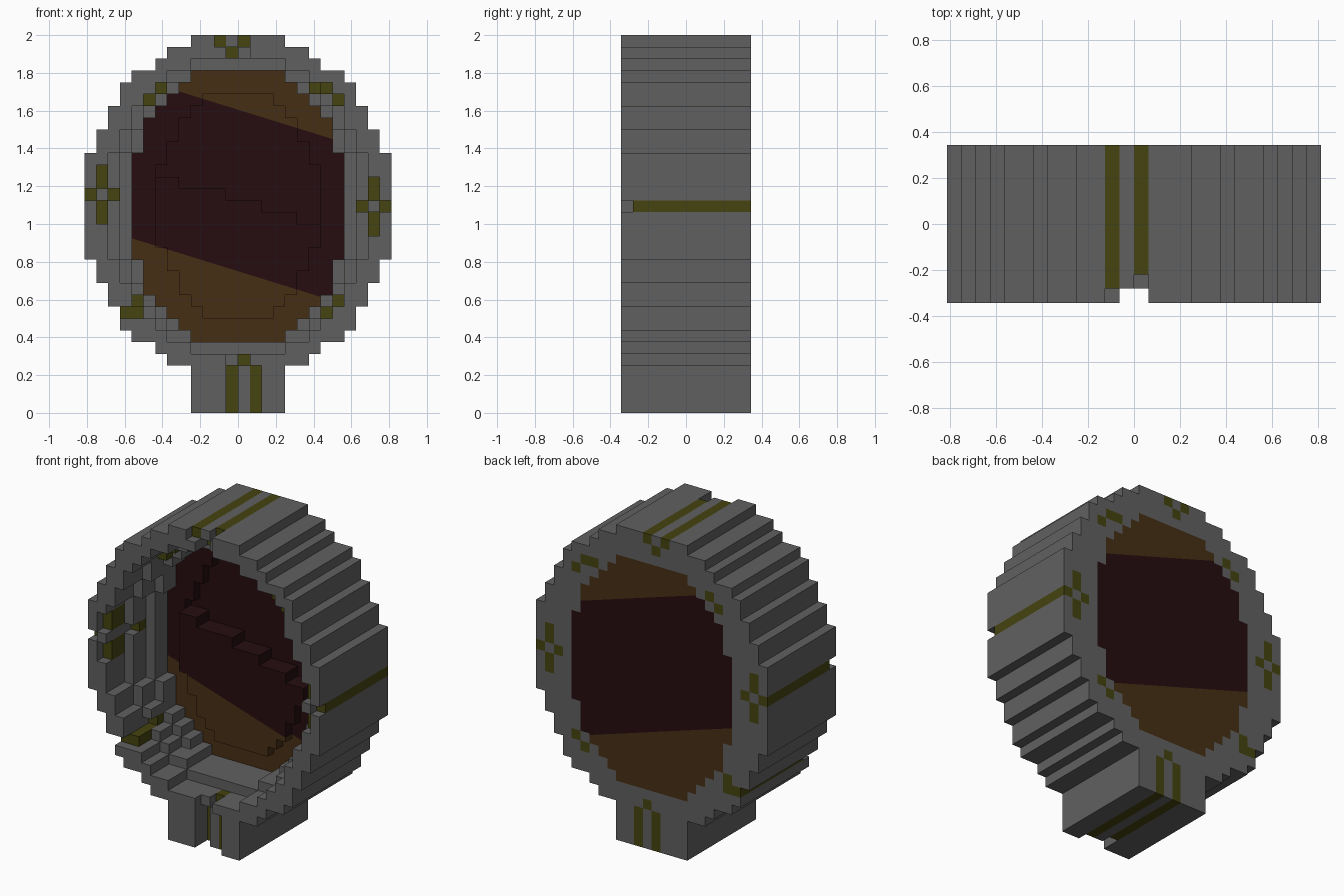
import bpy, bmesh
from mathutils import Vector

if "Cube" in bpy.data.objects:
    bpy.data.objects.remove(bpy.data.objects["Cube"])

U = 1 / 16          # block size
DEPTH = 11          # blocks from front to back
MID = 17            # centre row of the dial


def material(name, rgb):
    m = bpy.data.materials.new(name)
    m.use_nodes = True
    m.diffuse_color = (*rgb, 1)
    m.node_tree.nodes["Principled BSDF"].inputs["Base Color"].default_value = (*rgb, 1)
    return m


grey = material("stone grey", (0.118, 0.118, 0.118))
gold = material("dark olive gold", (0.06, 0.056, 0.005))
maroon = material("deep maroon", (0.019, 0.004, 0.005))
brown = material("dark brown", (0.062, 0.028, 0.007))


def disc(halves):
    """Blocks of a stepped disc, from its half width at each row off centre."""
    return {(c, MID + s * d) for d, h in enumerate(halves)
            for s in (1, -1) for c in range(-h, h)}


outline = disc([13] * 5 + [12] * 2 + [11] * 2 + [10] * 2 + [9, 7, 6, 4])
window = disc([9] * 5 + [8] * 3 + [7, 6, 5, 4])
inner = disc([7] * 4 + [6] * 2 + [5] * 2 + [4, 3])
stem = {(c, r) for c in range(-4, 4) for r in range(4)} - outline
stem |= {(c, 3) for c in range(-4, 4)}

# Hour marks, as blocks running through the whole depth
marks = {(-2, 31), (0, 31), (-1, 30), (0, 4),
         (-12, 20), (-12, 19), (-13, 18), (-11, 18), (-12, 17), (-12, 16),
         (11, 19), (11, 18), (12, 17), (10, 17), (11, 16), (11, 15),
         (-7, 27), (-8, 26), (6, 27), (7, 27), (8, 26),
         (-9, 9), (-9, 8), (-10, 8), (8, 9), (7, 8)}
marks |= {(c, r) for c in (-1, 1) for r in range(4)}

# Front depth of every block: the rim steps inward like a funnel
depth = {}
layer, left = 0, set(outline)
while left:
    core = {(c, r) for c, r in left
            if {(c + 1, r), (c - 1, r), (c, r + 1), (c, r - 1)} <= left}
    for cell in left - core:
        depth[cell] = (0, 0, 3, 5)[min(layer, 3)]
    left, layer = core, layer + 1
for cell in stem:
    depth[cell] = 0
for c, r in depth:
    if c in (-1, 0):
        depth[c, r] = max(depth[c, r], 1)
    if (c, r) in marks:
        depth[c, r] += 1
# The dial steps back from the lower left to the upper right
for c, r in window:
    depth[c, r] = 7
    if (c, r) in inner:
        depth[c, r] = 6 if r + 0.5 < 18.1 - 0.3 * (c + 0.5) else 8


def point(c, k, r):
    return Vector((c * U, (k - DEPTH / 2) * U, r * U))


def build(name, cells, mats):
    """Mesh of the exposed faces of a set of block columns."""
    bm = bmesh.new()

    def quad(*pts):
        bm.faces.new([bm.verts.new(point(*p)) for p in pts])

    for c, r in sorted(cells):
        k = depth[c, r]
        quad((c, k, r), (c + 1, k, r), (c + 1, k, r + 1), (c, k, r + 1))
        quad((c, DEPTH, r), (c, DEPTH, r + 1), (c + 1, DEPTH, r + 1), (c + 1, DEPTH, r))
        # Side walls, ordered so that the faces look outward
        for dc, dr, a, b in ((1, 0, (1, 0), (1, 1)), (-1, 0, (0, 1), (0, 0)),
                             (0, 1, (1, 1), (0, 1)), (0, -1, (0, 0), (1, 0))):
            end = depth.get((c + dc, r + dr), DEPTH)
            if end > k:
                a2, b2 = (c + a[0], r + a[1]), (c + b[0], r + b[1])
                quad((a2[0], k, a2[1]), (a2[0], end, a2[1]),
                     (b2[0], end, b2[1]), (b2[0], k, b2[1]))
    bmesh.ops.remove_doubles(bm, verts=bm.verts, dist=1e-5)
    if len(mats) > 1:
        # Slanted band across the dial, cut along two planes
        top, low, slope = 1.605, 0.75, -0.31
        for z in (top, low):
            bmesh.ops.bisect_plane(bm, geom=bm.verts[:] + bm.edges[:] + bm.faces[:],
                                   plane_co=(0, 0, z), plane_no=(-slope, 0, 1))
        for f in bm.faces:
            p = f.calc_center_median()
            f.material_index = 0 if low < p.z - slope * p.x < top else 1
    me = bpy.data.meshes.new(name)
    bm.to_mesh(me)
    bm.free()
    for m in mats:
        me.materials.append(m)
    ob = bpy.data.objects.new(name, me)
    bpy.context.collection.objects.link(ob)
    return ob


build("rim", outline - window - stem - marks, [grey])
build("stem", stem - marks, [grey])
build("hour_marks", marks, [gold])
build("dial", window, [maroon, brown])
